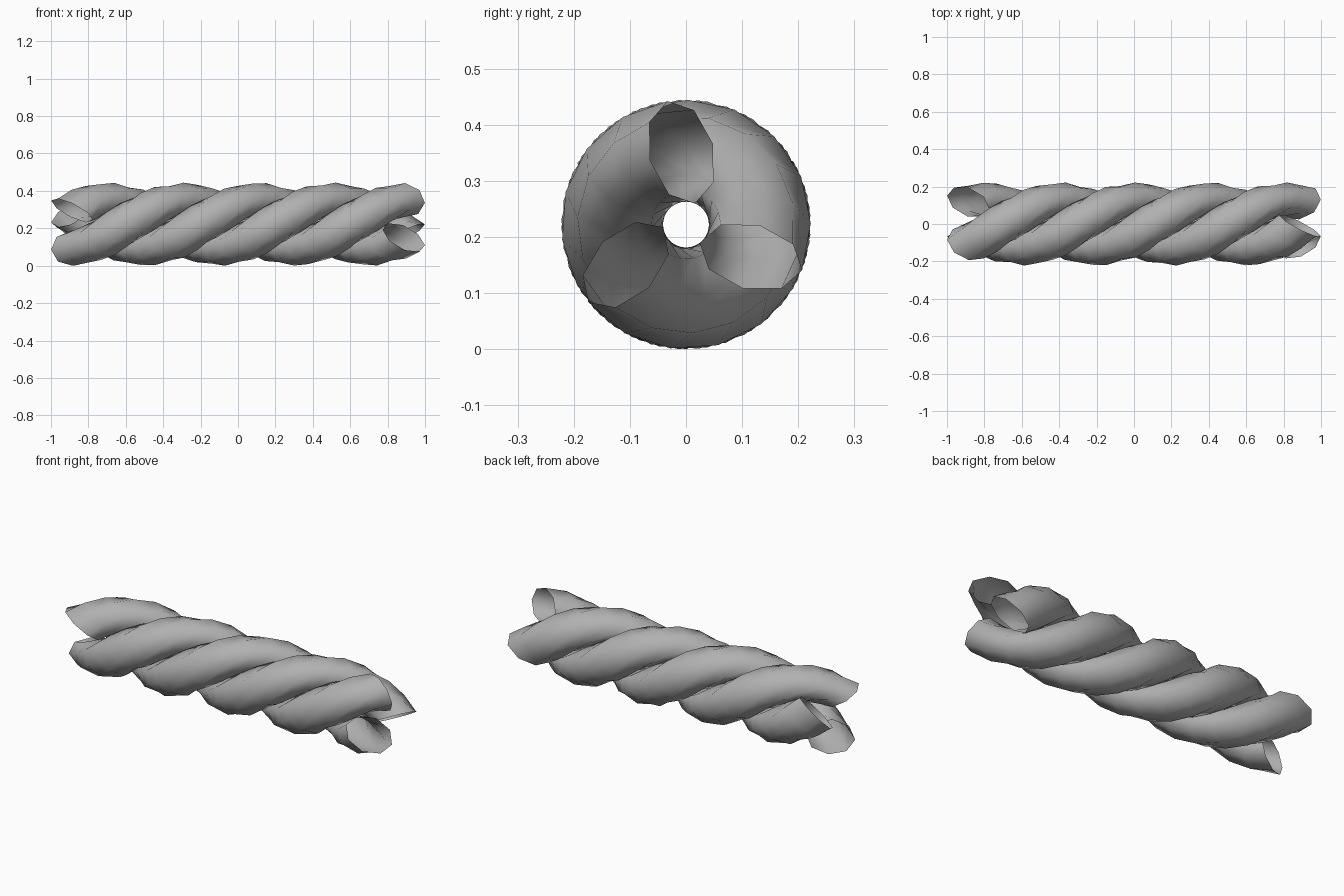
import bpy, bmesh, math
from mathutils import Vector, Matrix

if "Cube" in bpy.data.objects:
    bpy.data.objects.remove(bpy.data.objects["Cube"])

AXIS = Vector((0, 0, 0.222))      # rope centre line
SIDES, STEPS = 8, 24
TWIST = math.radians(532)
LENGTH = 1.774

# dark grey rope colour
grey = bpy.data.materials.new("rope_grey")
grey.diffuse_color = (0.44, 0.44, 0.44, 1)
grey.use_nodes = True
grey.node_tree.nodes["Principled BSDF"].inputs["Base Color"].default_value = grey.diffuse_color

# tilted oval cross-section at the right-hand end, relative to the rope axis
centre = Vector((LENGTH / 2, -0.008, 0.129))
u = Vector((0.005, -0.0245, 0.091))
v = Vector((0.112, -0.056, -0.015))
section = [centre + u * math.cos(a) + v * math.sin(a)
           for a in (2 * math.pi * k / SIDES for k in range(SIDES))]


def strand(name, phase):
    """Open tube made by screwing the section along the rope axis."""
    bm = bmesh.new()
    rings = []
    for i in range(STEPS + 1):
        t = i / STEPS
        rot = Matrix.Rotation(phase + TWIST * t, 3, 'X')
        shift = AXIS - Vector((LENGTH * t, 0, 0))
        rings.append([bm.verts.new(rot @ p + shift) for p in section])
    for r0, r1 in zip(rings, rings[1:]):
        for k in range(SIDES):
            n = (k + 1) % SIDES
            bm.faces.new((r0[k], r0[n], r1[n], r1[k]))
    # make the normals point away from the strand core
    bm.normal_update()
    f = bm.faces[:][SIDES * (STEPS // 2)]
    core = sum((p.co for p in rings[STEPS // 2]), Vector()) / SIDES
    if f.normal.dot(f.verts[0].co - core) < 0:
        bmesh.ops.reverse_faces(bm, faces=bm.faces[:])
    for f in bm.faces:
        f.smooth = True
    mesh = bpy.data.meshes.new(name)
    bm.to_mesh(mesh)
    bm.free()
    mesh.materials.append(grey)
    bpy.context.collection.objects.link(bpy.data.objects.new(name, mesh))


# three identical strands, a third of a turn apart
for i in range(3):
    strand(f"rope_strand_{i + 1}", i * 2 * math.pi / 3)
